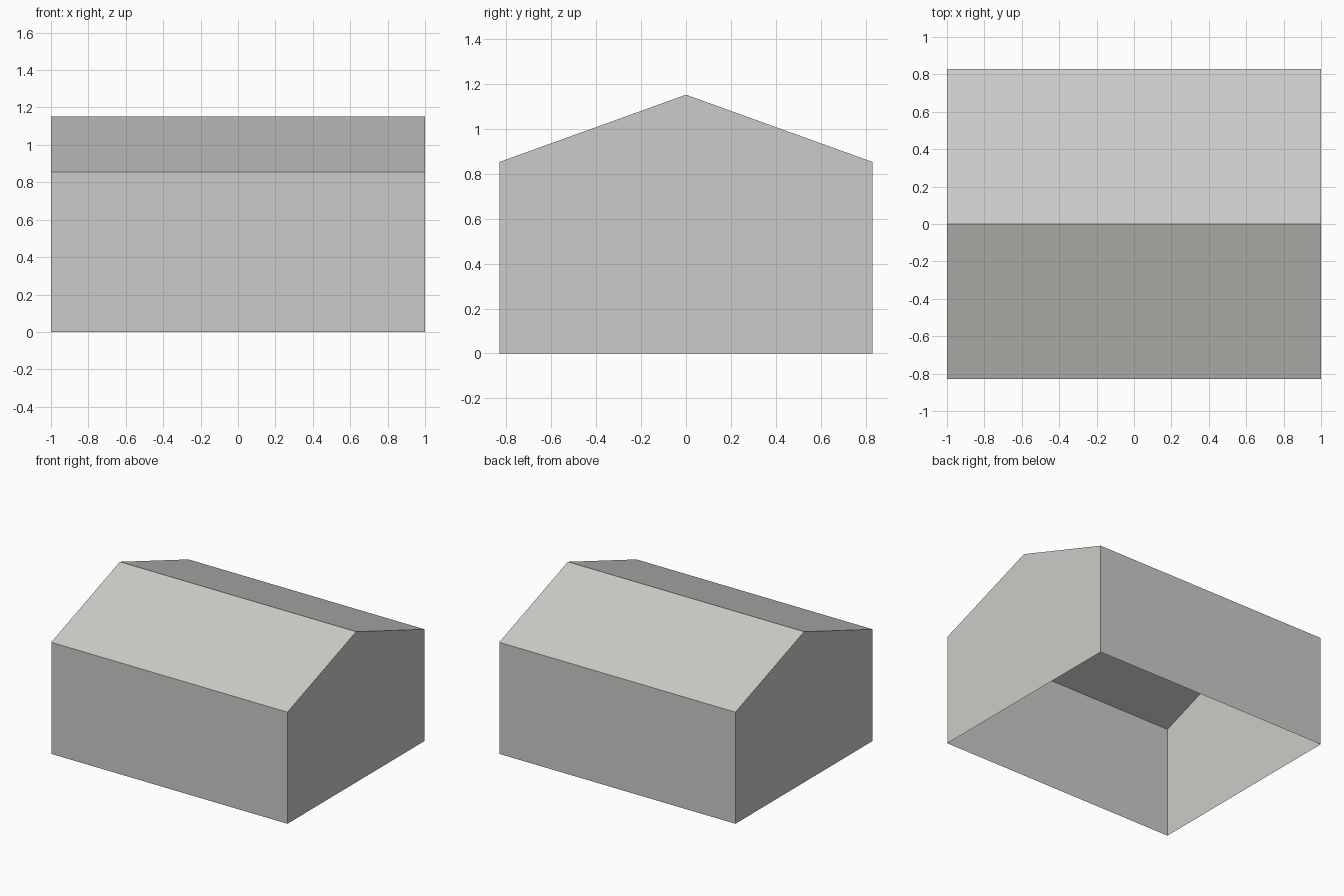
import bpy
import bmesh

cube = bpy.data.objects.get("Cube")
if cube:
    bpy.data.objects.remove(cube, do_unlink=True)

HALF_LENGTH, HALF_DEPTH = 1.0, 0.83
EAVE, RIDGE = 0.854, 1.153


def make_material(name, colour):
    mat = bpy.data.materials.new(name)
    mat.use_nodes = True
    mat.diffuse_color = colour
    mat.node_tree.nodes["Principled BSDF"].inputs["Base Color"].default_value = colour
    return mat


def make_sheet(name, polygons, mat):
    """Open, single-skin object from polygons, welded along shared edges."""
    bm = bmesh.new()
    for points in polygons:
        bm.faces.new([bm.verts.new(p) for p in points])
    bmesh.ops.remove_doubles(bm, verts=bm.verts, dist=0.0001)
    mesh = bpy.data.meshes.new(name)
    bm.to_mesh(mesh)
    bm.free()
    mesh.materials.append(mat)
    obj = bpy.data.objects.new(name, mesh)
    bpy.context.collection.objects.link(obj)
    return obj


grey = make_material("light grey", (0.6, 0.6, 0.58, 1.0))

walls, slopes = [], []
for s in (-1, 1):
    x, y = s * HALF_LENGTH, s * HALF_DEPTH
    # Long wall, facing outward
    walls.append([(-x, y, EAVE), (x, y, EAVE), (x, y, 0), (-x, y, 0)])
    # Gable end wall, facing outward
    walls.append([(x, -y, 0), (x, y, 0), (x, y, EAVE), (x, 0, RIDGE), (x, -y, EAVE)])
    # Roof slope from eave to ridge
    slopes.append([(x, y, EAVE), (-x, y, EAVE), (-x, 0, RIDGE), (x, 0, RIDGE)])

# Walls are open underneath; the roof closes the top
make_sheet("walls", walls, grey)
make_sheet("gable_roof", slopes, grey)
